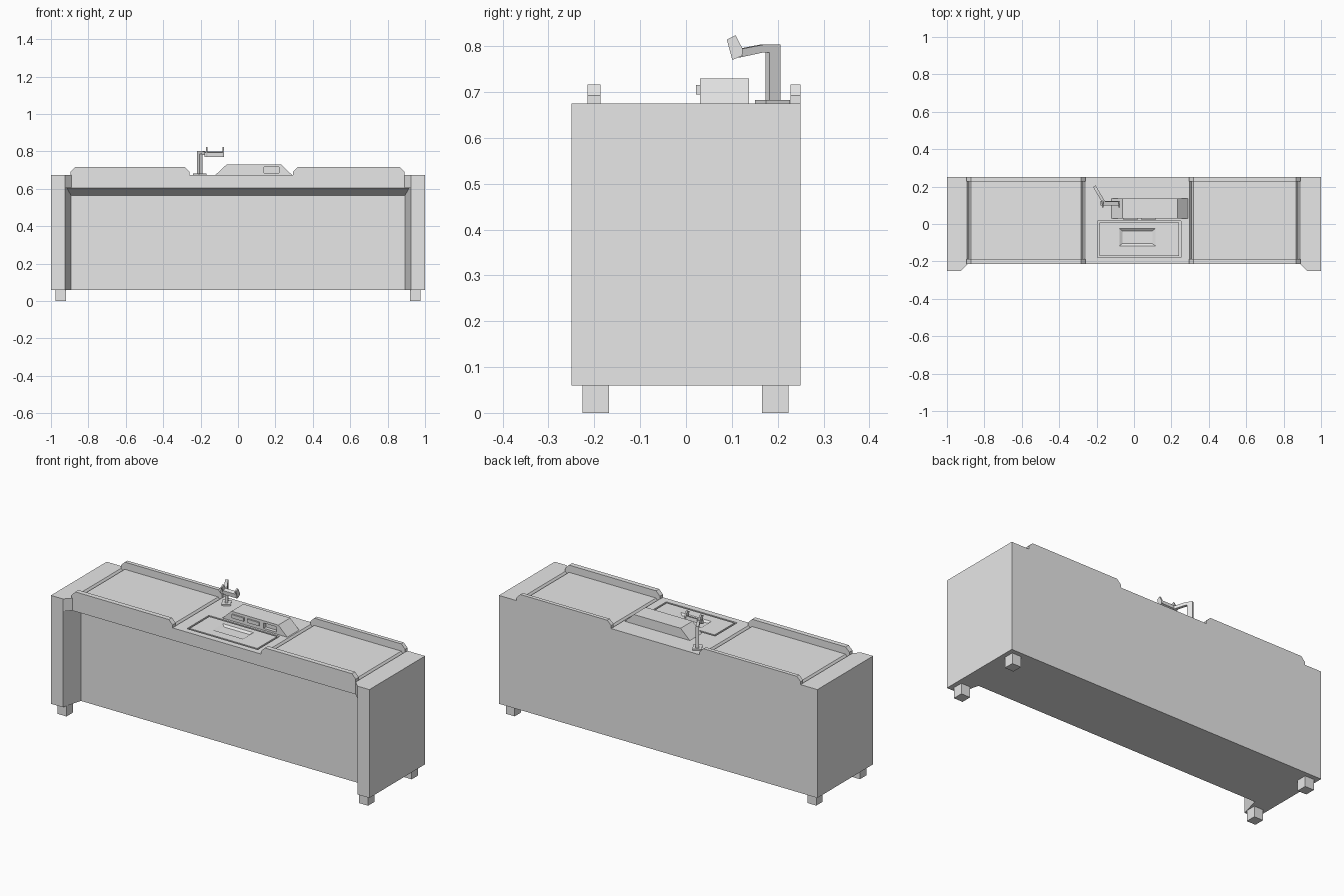
import bpy, bmesh, math
from mathutils import Vector

old = bpy.data.objects.get("Cube")
if old:
    bpy.data.objects.remove(old, do_unlink=True)

grey = bpy.data.materials.new("light grey")
grey.use_nodes = True
grey.diffuse_color = (0.8, 0.8, 0.8, 1)
grey.node_tree.nodes["Principled BSDF"].inputs["Base Color"].default_value = (0.8, 0.8, 0.8, 1)


def loft(name, lower, upper):
    """Solid between two matching rings of points."""
    bm = bmesh.new()
    a = [bm.verts.new(p) for p in lower]
    b = [bm.verts.new(p) for p in upper]
    n = len(a)
    bm.faces.new(a)
    bm.faces.new(b)
    for i in range(n):
        j = (i + 1) % n
        bm.faces.new((a[i], a[j], b[j], b[i]))
    bmesh.ops.recalc_face_normals(bm, faces=bm.faces)
    me = bpy.data.meshes.new(name)
    bm.to_mesh(me)
    bm.free()
    me.materials.append(grey)
    ob = bpy.data.objects.new(name, me)
    bpy.context.scene.collection.objects.link(ob)
    return ob


def prism(name, axis, profile, start, end):
    """Extrude a 2D profile along one axis."""
    def place(p, t):
        p = list(p)
        p.insert(axis, t)
        return p
    return loft(name, [place(p, start) for p in profile], [place(p, end) for p in profile])


def rect(x0, x1, y0, y1):
    return [(x0, y0), (x1, y0), (x1, y1), (x0, y1)]


def box(name, x0, x1, y0, y1, z0, z1):
    return prism(name, 2, rect(x0, x1, y0, y1), z0, z1)


def frustum(name, lower, z0, upper, z1):
    return loft(name, [(x, y, z0) for x, y in rect(*lower)],
                [(x, y, z1) for x, y in rect(*upper)])


def cut(target, cutter):
    mod = target.modifiers.new("cut", "BOOLEAN")
    mod.operation = "DIFFERENCE"
    mod.solver = "EXACT"
    mod.object = cutter
    cutter.hide_render = True
    cutter.hide_set(True)


def footprint(inner_x, inner_y):
    """Mirrored counter outline with the front set back between the ends."""
    half = [(1, 0.25), (1, -0.25), (0.925, -0.25), (inner_x, inner_y)]
    return half + [(-x, y) for x, y in reversed(half)]


TOP = 0.675

# Counter body, overhanging top and its sloped underside
prism("counter_body", 2, footprint(0.893, -0.133), 0.06, 0.605)
counter_top = prism("counter_top", 2, footprint(0.89, -0.215), 0.605, TOP)
prism("overhang_slope", 0, [(-0.215, 0.605), (-0.133, 0.605), (-0.133, 0.565)], -0.915, 0.915)

# Feet
for side, s in (("right", -1), ("left", 1)):
    for end, y in (("front", -0.197), ("back", 0.195)):
        box(f"{end}_{side}_foot", s * 0.947 - 0.028, s * 0.947 + 0.028, y - 0.029, y + 0.029, 0, 0.06)

# Belt areas: guard rails and grooves at both belt ends
for side, x0, x1 in (("right", -0.895, -0.26), ("left", 0.295, 0.89)):
    rail = [(x0, TOP), (x1, TOP), (x1, 0.692), (x1 - 0.024, 0.716),
            (x0 + 0.024, 0.716), (x0, 0.692)]
    prism(f"front_{side}_rail", 1, rail, -0.215, -0.187)
    prism(f"back_{side}_rail", 1, rail, 0.228, 0.25)
    for x in (x0 + 0.013, x1 - 0.013):
        cut(counter_top, prism("groove_cutter", 1,
            [(x - 0.012, TOP + 0.001), (x + 0.012, TOP + 0.001), (x, TOP - 0.015)], -0.187, 0.228))

# Scanner plate set in a narrow gap, with a sunken window
cut(counter_top, box("scanner_cutter", -0.195, 0.25, -0.18, 0.017, TOP - 0.015, TOP + 0.02))
scanner = box("scanner_plate", -0.185, 0.24, -0.17, 0.007, TOP - 0.016, TOP)
cut(scanner, frustum("window_cutter", (-0.062, 0.098, -0.105, -0.037), TOP - 0.01,
                     (-0.08, 0.116, -0.118, -0.023), TOP + 0.001))

# Control housing with keys and a card opening
housing = prism("control_housing", 1,
                [(-0.12, TOP), (0.288, TOP), (0.232, 0.729), (-0.062, 0.729)], 0.03, 0.137)
cut(housing, box("opening_cutter", 0.14, 0.22, 0.02, 0.05, 0.686, 0.716))
for i, x in enumerate((-0.055, 0.04)):
    box(f"control_key_{i + 1}", x, x + 0.075, 0.022, 0.035, 0.695, 0.715)

# Display stand: foot plate, post and angled arm
angle = math.atan2(-0.085, 0.05)
along = Vector((math.cos(angle), math.sin(angle), 0))
across = Vector((-along.y, along.x, 0))
base = Vector((-0.205, 0.19, 0))


def stand_ring(a0, a1, w, z):
    return [base + along * a + across * b + Vector((0, 0, z))
            for a, b in rect(a0, a1, -w, w)]


loft("stand_plate", stand_ring(-0.028, 0.032, 0.024, TOP), stand_ring(-0.028, 0.032, 0.024, 0.682))
loft("stand_post", stand_ring(-0.014, 0.014, 0.008, 0.68), stand_ring(-0.014, 0.014, 0.008, 0.803))
arm = [(0, 0.786), (0.03, 0.786), (0.09, 0.775), (0.09, 0.793), (0.03, 0.803), (0, 0.803)]
loft("stand_arm", *[[base + along * a + across * w + Vector((0, 0, z)) for a, z in arm]
                    for w in (-0.008, 0.008)])

# Tilted display cradle with a raised prong at each end
prism("cradle_bar", 0, [(0.101, 0.77), (0.123, 0.779), (0.12, 0.799), (0.099, 0.793)], -0.18, -0.075)
for side, x in (("right", -0.172), ("left", -0.084)):
    prism(f"cradle_{side}_prong", 0,
          [(0.101, 0.77), (0.123, 0.782), (0.123, 0.795), (0.108, 0.824), (0.089, 0.814)],
          x, x + 0.009)
